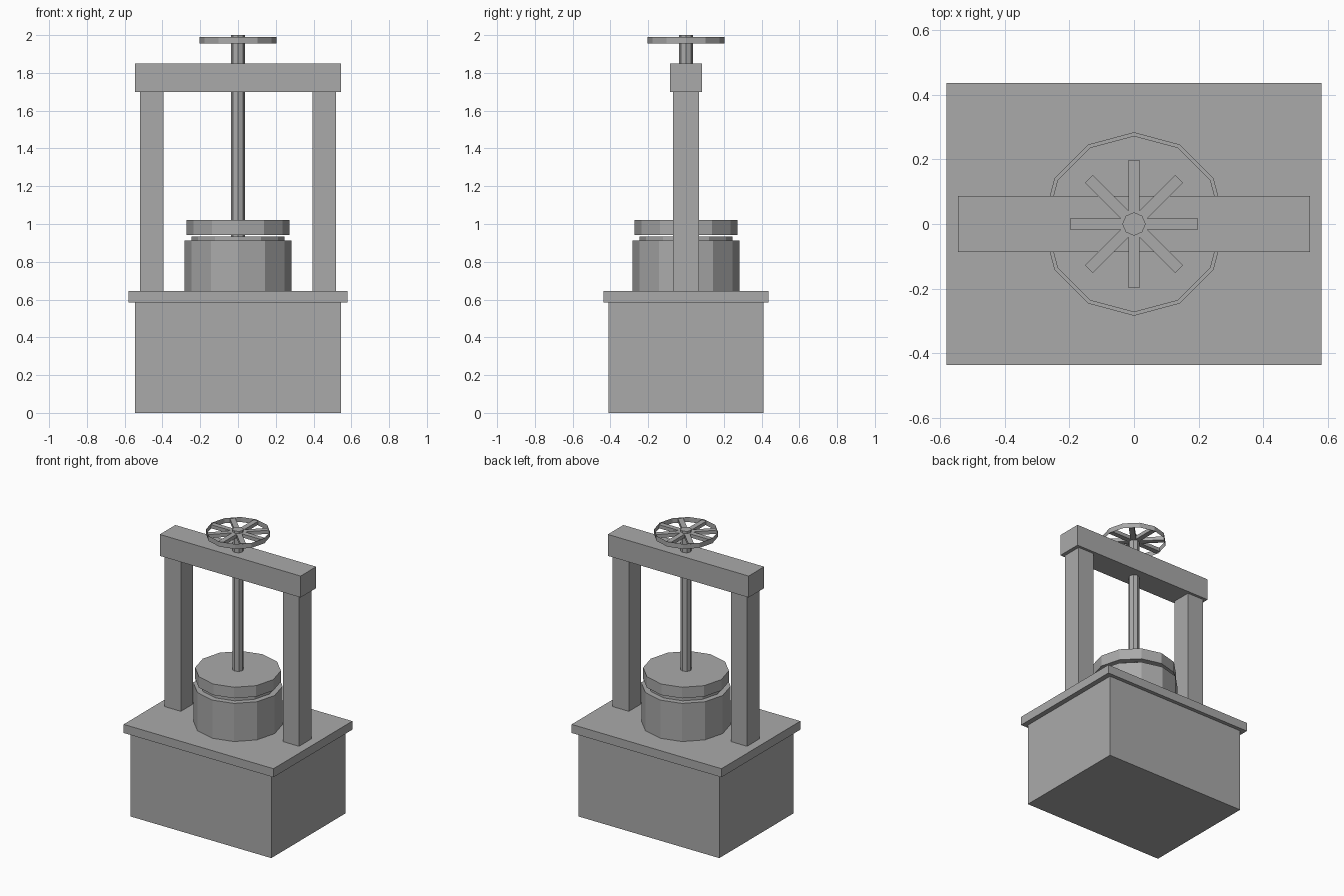
import bpy
import math

if "Cube" in bpy.data.objects:
    bpy.data.objects.remove(bpy.data.objects["Cube"])

grey = bpy.data.materials.new("plain_grey")
grey.diffuse_color = (0.4, 0.4, 0.4, 1)
grey.use_nodes = True
grey.node_tree.nodes["Principled BSDF"].inputs["Base Color"].default_value = grey.diffuse_color


def finish(name):
    ob = bpy.context.object
    ob.name = name
    ob.data.materials.append(grey)
    return ob


def box(name, x, y, z, turn=0):
    """Box from (min, max) ranges, turned about the z axis."""
    bpy.ops.mesh.primitive_cube_add(
        size=1, location=[(a + b) / 2 for a, b in (x, y, z)], rotation=(0, 0, turn))
    ob = finish(name)
    ob.scale = [b - a for a, b in (x, y, z)]
    return ob


def prism(name, sides, radius, z0, z1, fill="NGON"):
    """Upright faceted cylinder with corners on the axes."""
    bpy.ops.mesh.primitive_cylinder_add(
        vertices=sides, radius=radius, depth=z1 - z0,
        location=(0, 0, (z0 + z1) / 2), end_fill_type=fill)
    return finish(name)


# Pedestal and its overhanging slab
box("base_block", (-0.545, 0.545), (-0.41, 0.41), (0, 0.585))
box("base_slab", (-0.58, 0.58), (-0.436, 0.436), (0.585, 0.645))

# Frame: two posts and a cross beam
for side, name in ((-1, "left_post"), (1, "right_post")):
    box(name, sorted((side * 0.395, side * 0.52)), (-0.068, 0.068), (0.645, 1.70))
box("cross_beam", (-0.545, 0.545), (-0.086, 0.086), (1.70, 1.85))

# Pressing vessel, inner plug and pressing plate
prism("vessel", 12, 0.284, 0.645, 0.912)
prism("plug", 12, 0.245, 0.912, 0.935)
prism("press_plate", 12, 0.273, 0.943, 1.02)

# Screw through the beam
prism("screw", 8, 0.036, 0.935, 2.0)

# Hand wheel: thin rim band and crossed spokes
prism("wheel_rim", 12, 0.204, 1.955, 1.99, "NOTHING")
for i in range(4):
    box("wheel_spoke", (-0.198, 0.198), (-0.0175, 0.0175), (1.96, 1.985), i * math.pi / 4)
